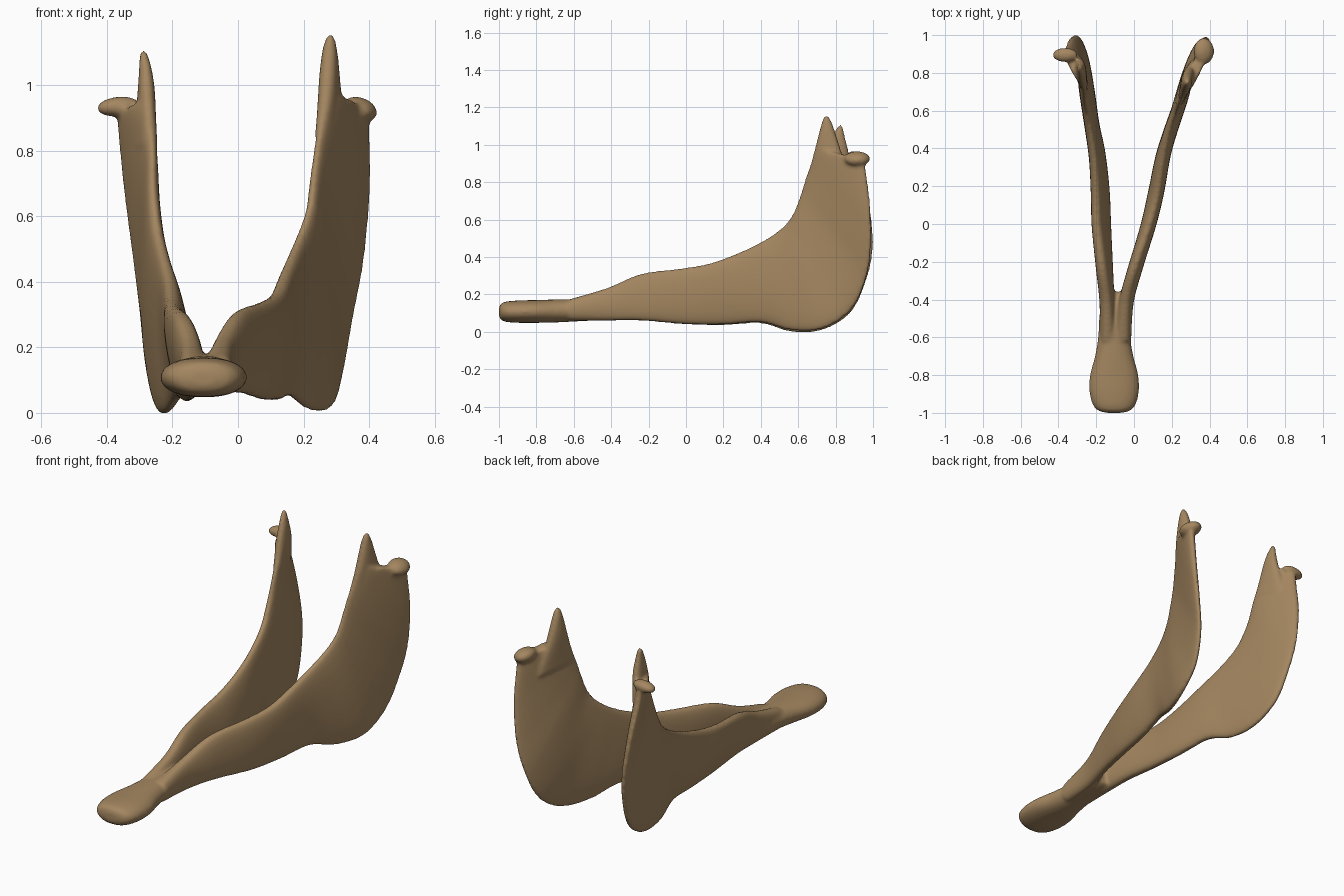
import bpy, bmesh, math
from mathutils import Vector, Matrix

bone = bpy.data.materials.new("tan bone")
bone.diffuse_color = (0.37, 0.24, 0.117, 1)

bm = bmesh.new()
SIDES = 28


def spline(a, b, c, d, t):
    return 0.5 * (2*b + (c-a)*t + (2*a-5*b+4*c-d)*t*t + (3*b-a-3*c+d)*t**3)


def loft(stations, steps=5, power=0.75):
    """Skin blade sections given as (lower edge xyz, upper edge xyz, half thickness)."""
    rows = [Vector(a + b + (t,)) for a, b, t in stations]
    rows = [rows[0]] + rows + [rows[-1]]
    dense = [spline(*rows[i:i+4], k / steps)
             for i in range(len(rows) - 3) for k in range(steps)] + [rows[-1]]
    rings = []
    for r in dense:
        a, b, t = Vector(r[0:3]), Vector(r[3:6]), r[6]
        half = (b - a) / 2
        d = half.normalized()
        n = Vector((1, 0, 0))
        n = (n - d * n.dot(d)).normalized()
        ring = []
        for k in range(SIDES):
            u = 2 * math.pi * k / SIDES
            s = math.sin(u)
            w = math.copysign(abs(s) ** power, s) * t
            ring.append(bm.verts.new((a + b) / 2 + half * math.cos(u) + n * w))
        rings.append(ring)
    for p, q in zip(rings, rings[1:]):
        for k in range(SIDES):
            j = (k + 1) % SIDES
            bm.faces.new((p[k], p[j], q[j], q[k]))
    bm.faces.new(rings[0])
    bm.faces.new(rings[-1])


def knob(center, radii, tilt):
    m = (Matrix.Translation(center) @ Matrix.Rotation(tilt, 4, 'Y')
         @ Matrix.Diagonal((*radii, 1)))
    bmesh.ops.create_uvsphere(bm, u_segments=24, v_segments=14, radius=1, matrix=m)


# Front spoon where both halves fuse: (y, half width, bottom, top)
spoon = [(-1.0, .035, .085, .125), (-.99, .08, .065, .15), (-.96, .112, .053, .162),
         (-.89, .131, .048, .168), (-.8, .128, .048, .17), (-.7, .102, .05, .173),
         (-.6, .085, .055, .175), (-.5, .08, .06, .178), (-.42, .065, .065, .175),
         (-.36, .04, .075, .15)]
loft([((-.105, y, lo), (-.105, y, hi), w) for y, w, lo, hi in spoon], power=0.85)

# Right half: body sweeping up into the tall rear blade
loft([((-.06, -.62, .06), (-.06, -.62, .175), .045),
      ((-.04, -.42, .06), (-.045, -.42, .235), .04),
      ((.01, -.24, .06), (.0, -.24, .31), .04),
      ((.075, 0, .04), (.075, -.02, .34), .042),
      ((.115, .2, .038), (.12, .14, .37), .042),
      ((.16, .4, .05), (.148, .32, .44), .04),
      ((.22, .56, .008), (.175, .45, .51), .038),
      ((.28, .73, .015), (.2, .53, .575), .036),
      ((.31, .88, .11), (.22, .575, .64), .033),
      ((.34, .96, .27), (.23, .61, .73), .031),
      ((.375, .99, .45), (.24, .635, .81), .03),
      ((.395, .985, .67), (.25, .66, .88), .03),
      ((.393, .962, .86), (.262, .685, .94), .03),
      ((.39, .955, .92), (.27, .70, .98), .028)])
# Right front prong and joint knob
loft([((.33, .88, .8), (.245, .655, .85), .03), ((.295, .825, .98), (.265, .69, .98), .032),
      ((.285, .79, 1.09), (.275, .718, 1.09), .025), ((.283, .77, 1.14), (.28, .735, 1.145), .014),
      ((.282, .757, 1.155), (.282, .748, 1.155), .006)])
knob((.37, .915, .925), (.056, .07, .038), .3)

# Left half, thicker in the body and set slightly further back
loft([((-.14, -.62, .06), (-.14, -.62, .175), .04),
      ((-.14, -.42, .06), (-.145, -.42, .232), .04),
      ((-.14, -.24, .06), (-.172, -.24, .3), .042),
      ((-.145, 0, .04), (-.2, -.02, .33), .042),
      ((-.155, .2, .035), (-.203, .14, .36), .042),
      ((-.18, .4, .045), (-.21, .32, .42), .04),
      ((-.215, .56, 0), (-.228, .47, .49), .038),
      ((-.238, .73, .008), (-.245, .57, .56), .038),
      ((-.26, .88, .1), (-.255, .62, .63), .036),
      ((-.28, .96, .26), (-.26, .66, .71), .032),
      ((-.305, 1.0, .44), (-.26, .69, .79), .03),
      ((-.335, .985, .66), (-.263, .72, .86), .03),
      ((-.355, .94, .85), (-.27, .745, .92), .03),
      ((-.36, .93, .91), (-.275, .76, .95), .028)])
# Left front prong and sideways joint knob
loft([((-.31, .9, .8), (-.26, .71, .82), .03), ((-.285, .87, .96), (-.275, .755, .97), .027),
      ((-.285, .85, 1.04), (-.28, .785, 1.05), .02), ((-.288, .84, 1.09), (-.287, .81, 1.095), .013),
      ((-.288, .83, 1.107), (-.288, .822, 1.107), .006)])
knob((-.365, .895, .935), (.068, .038, .03), -.1)

bmesh.ops.recalc_face_normals(bm, faces=bm.faces)
mesh = bpy.data.meshes.new("lower_jaw")
bm.to_mesh(mesh)
bm.free()
mesh.materials.append(bone)
jaw = bpy.data.objects.new("lower_jaw", mesh)
bpy.context.collection.objects.link(jaw)

# Fuse the parts into one smooth bone
fuse = jaw.modifiers.new("fuse", 'REMESH')
fuse.mode = 'VOXEL'
fuse.voxel_size = 0.009
fuse.use_smooth_shade = True
soften = jaw.modifiers.new("soften", 'SMOOTH')
soften.factor = 0.5
soften.iterations = 8
